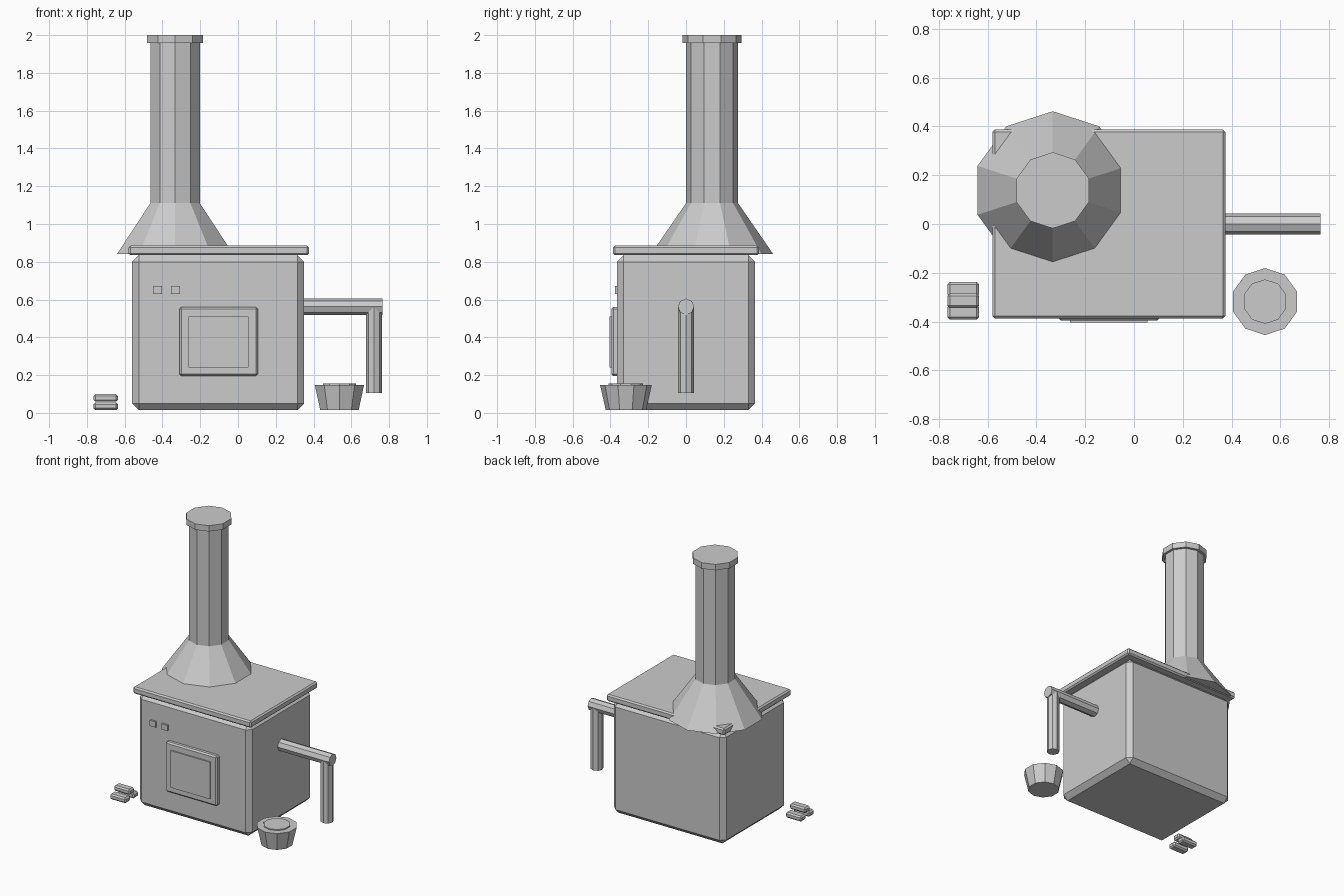
import bpy
from math import radians

if "Cube" in bpy.data.objects:
    bpy.data.objects.remove(bpy.data.objects["Cube"])


def box(name, x, y, z, bevel=0):
    """Box from (min, max) ranges with an optional one-step chamfer."""
    centre = [(r[0] + r[1]) / 2 for r in (x, y, z)]
    bpy.ops.mesh.primitive_cube_add(size=1, location=centre)
    o = bpy.context.object
    o.name = name
    o.scale = [r[1] - r[0] for r in (x, y, z)]
    bpy.ops.object.transform_apply(location=False, rotation=False, scale=True)
    if bevel:
        m = o.modifiers.new("chamfer", "BEVEL")
        m.width = bevel
        m.segments = 1
    return o


def tube(name, x, y, z, r_low, r_high, sides=10):
    """Upright faceted cylinder or cone between two heights."""
    bpy.ops.mesh.primitive_cone_add(vertices=sides, radius1=r_low, radius2=r_high,
                                    depth=z[1] - z[0], location=(x, y, sum(z) / 2))
    bpy.context.object.name = name
    return bpy.context.object


# Oven body and overhanging top plate
box("oven_body", (-0.56, 0.35), (-0.365, 0.365), (0.015, 0.835), 0.035)
box("top_plate", (-0.58, 0.375), (-0.387, 0.387), (0.835, 0.885), 0.01)

# Door with raised panel, and two small knobs
box("door_frame", (-0.31, 0.105), (-0.395, -0.345), (0.195, 0.56), 0.01)
box("door_panel", (-0.262, 0.055), (-0.404, -0.38), (0.24, 0.51))
for i, x in enumerate((-0.45, -0.355)):
    box(f"knob_{i + 1}", (x, x + 0.048), (-0.377, -0.35), (0.63, 0.672))

# Chimney: hood, pipe and cap
cx, cy = -0.333, 0.138
tube("chimney_hood", cx, cy, (0.84, 1.11), 0.324, 0.138)
tube("chimney_pipe", cx, cy, (1.11, 1.97), 0.138, 0.138)
tube("chimney_cap", cx, cy, (1.957, 2.0), 0.156, 0.156)

# Side spout: horizontal pipe and down pipe
spout = tube("side_pipe", 0.54, 0, (0.335, 0.785), 0.043, 0.043, 8)
spout.rotation_euler = (0, radians(90), 0)
spout.location = (0.54, 0, 0.562)
tube("down_pipe", 0.72, 0, (0.105, 0.562), 0.043, 0.043, 8)

# Bucket with its contents
tube("bucket", 0.537, -0.318, (0.015, 0.148), 0.107, 0.137)
tube("bucket_contents", 0.537, -0.318, (0.11, 0.156), 0.091, 0.091)

# Stack of three logs
for i, (y, z) in enumerate(((-0.268, 0.015), (-0.361, 0.015), (-0.315, 0.059))):
    box(f"log_{i + 1}", (-0.765, -0.635), (y - 0.03, y + 0.03), (z, z + 0.04), 0.01)
